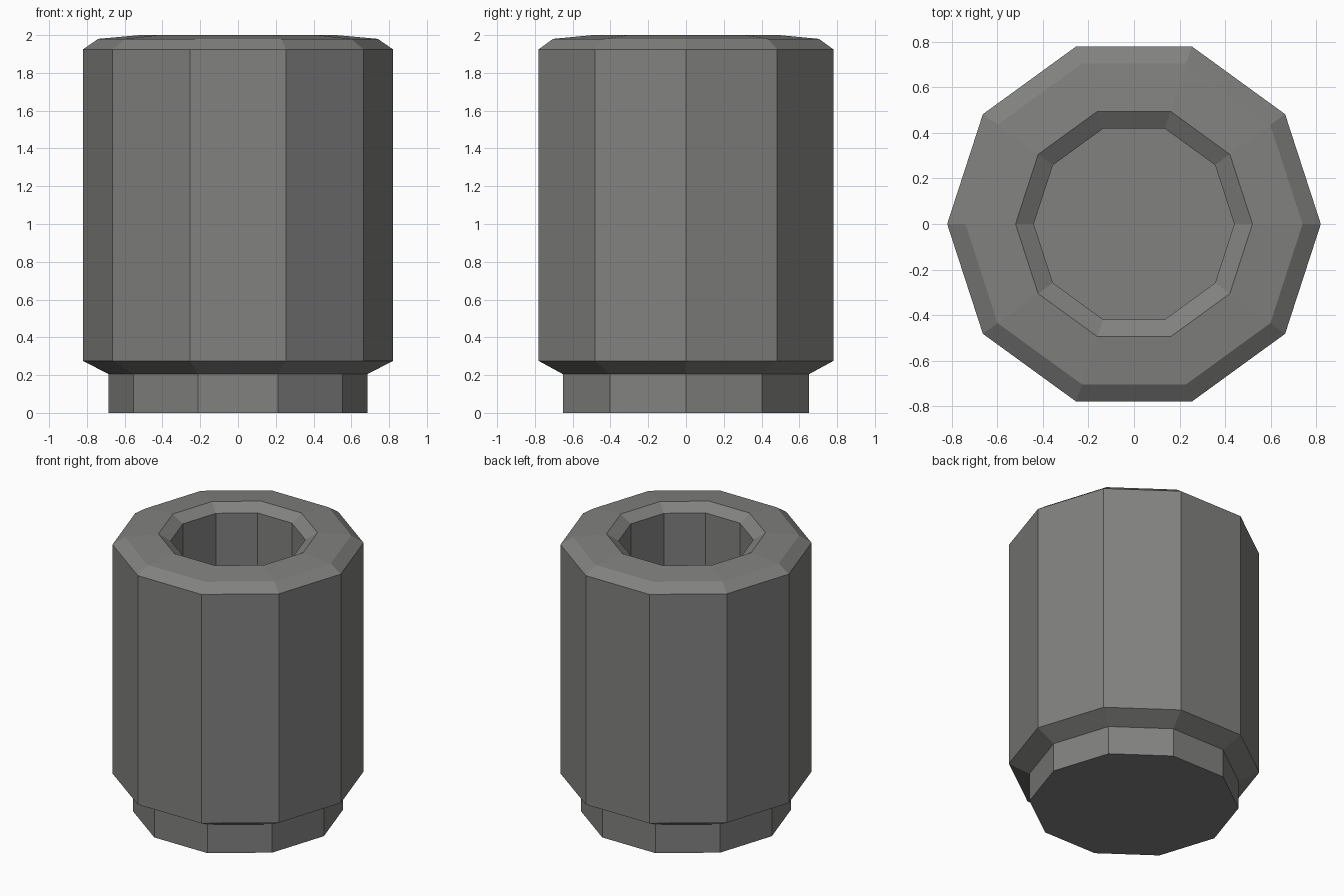
import bpy, bmesh
from math import cos, sin, pi

cube = bpy.data.objects.get("Cube")
if cube:
    bpy.data.objects.remove(cube, do_unlink=True)

SIDES = 10


def make_material(name, color):
    mat = bpy.data.materials.new(name)
    mat.use_nodes = True
    mat.diffuse_color = color
    mat.node_tree.nodes["Principled BSDF"].inputs["Base Color"].default_value = color
    return mat


def lathe(name, profile, mat):
    """Turn a (radius, height) profile into a faceted solid, capped at both ends."""
    bm = bmesh.new()
    rings = []
    for r, z in profile:
        angles = [2 * pi * i / SIDES for i in range(SIDES)]
        rings.append([bm.verts.new((r * cos(a), r * sin(a), z)) for a in angles])
    for low, high in zip(rings, rings[1:]):
        for i in range(SIDES):
            j = (i + 1) % SIDES
            bm.faces.new((low[i], low[j], high[j], high[i]))
    bm.faces.new(rings[0][::-1])
    bm.faces.new(rings[-1])
    bmesh.ops.recalc_face_normals(bm, faces=bm.faces[:])
    mesh = bpy.data.meshes.new(name)
    bm.to_mesh(mesh)
    bm.free()
    mesh.materials.append(mat)
    obj = bpy.data.objects.new(name, mesh)
    bpy.context.collection.objects.link(obj)
    return obj


grey = make_material("plain grey", (0.22, 0.22, 0.215, 1))

# Foot, flared shoulder, wall, bevelled rim, then down into the hollow
lathe("hollow_cylinder_body", [
    (0.685, 0.0), (0.685, 0.205),
    (0.82, 0.275), (0.82, 1.925),
    (0.74, 1.98), (0.52, 2.0),
    (0.44, 1.95), (0.44, 0.28),
], grey)
